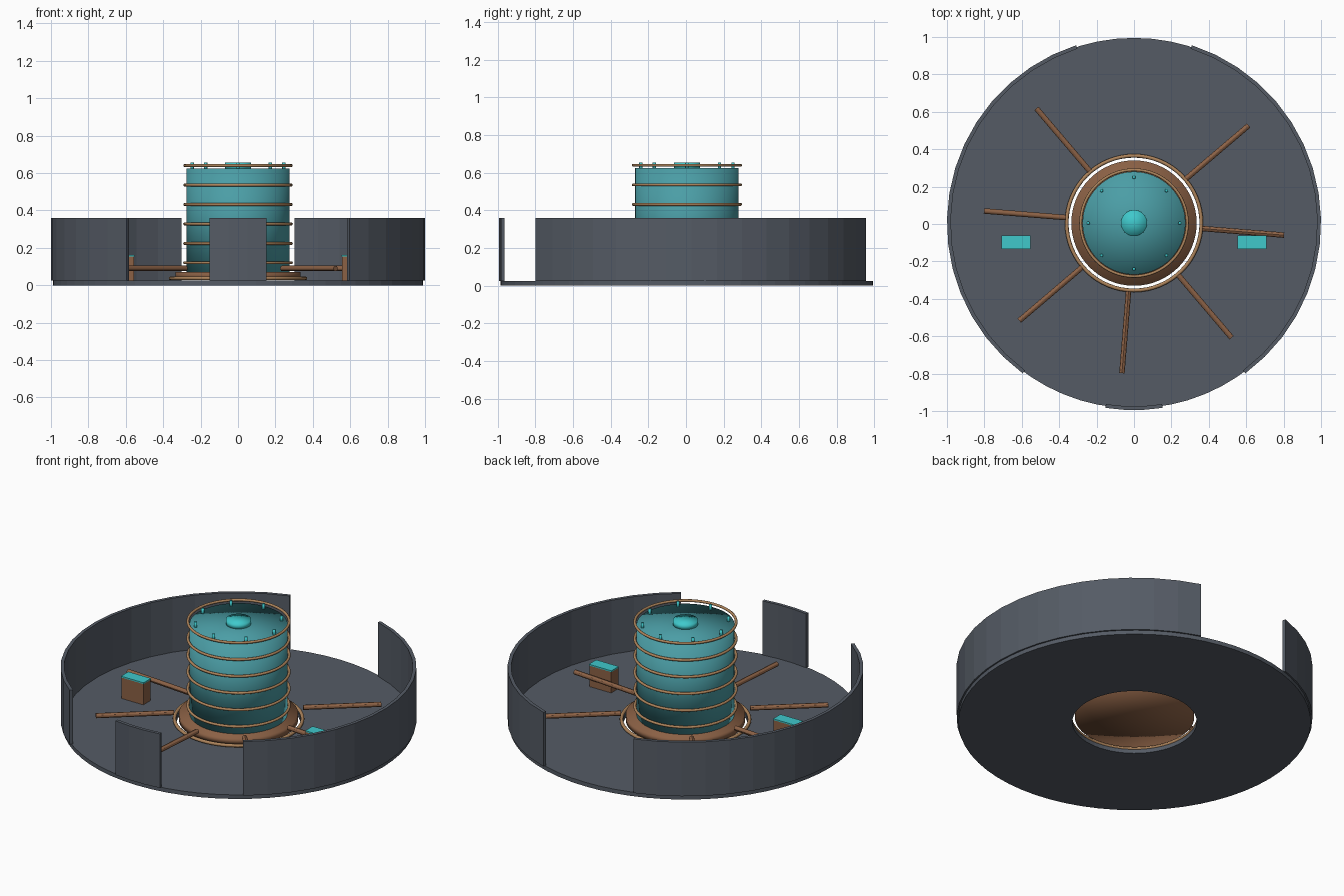
import bpy, bmesh
from math import radians, cos, sin, pi
from mathutils import Matrix

cube = bpy.data.objects.get("Cube")
if cube:
    bpy.data.objects.remove(cube, do_unlink=True)

CY = 0.005  # shared centre line in y


def material(name, rgb):
    m = bpy.data.materials.new(name)
    m.use_nodes = True
    col = (*rgb, 1)
    m.diffuse_color = col
    m.node_tree.nodes["Principled BSDF"].inputs["Base Color"].default_value = col
    return m


slate = material("slate grey", (0.09, 0.105, 0.13))
brown = material("copper brown", (0.26, 0.12, 0.06))
bronze = material("light bronze", (0.42, 0.23, 0.105))
teal = material("teal", (0.07, 0.34, 0.38))
cyan = material("bright cyan", (0.05, 0.58, 0.60))


def finish(name, mat, smooth=False):
    o = bpy.context.object
    o.name = name
    o.data.materials.append(mat)
    if smooth:
        bpy.ops.object.shade_smooth()
    return o


def sector(name, r0, r1, z0, z1, a0, a1, steps, mat):
    """Rectangular profile swept about the centre line, closed at a full turn."""
    bm = bmesh.new()
    vs = [bm.verts.new((r, 0, z)) for r, z in ((r0, z0), (r1, z0), (r1, z1), (r0, z1))]
    es = [bm.edges.new((vs[i], vs[(i + 1) % 4])) for i in range(4)]
    bmesh.ops.rotate(bm, verts=vs, matrix=Matrix.Rotation(radians(a0), 3, 'Z'))
    bmesh.ops.spin(bm, geom=vs + es, axis=(0, 0, 1), cent=(0, 0, 0),
                   angle=radians(a1 - a0), steps=steps)
    bmesh.ops.remove_doubles(bm, verts=bm.verts[:], dist=0.0001)
    bmesh.ops.holes_fill(bm, edges=[e for e in bm.edges if e.is_boundary], sides=4)
    bmesh.ops.recalc_face_normals(bm, faces=bm.faces[:])
    me = bpy.data.meshes.new(name)
    bm.to_mesh(me)
    bm.free()
    o = bpy.data.objects.new(name, me)
    o.location.y = CY
    me.materials.append(mat)
    bpy.context.collection.objects.link(o)


def cylinder(name, r, z0, z1, mat, x=0, y=0, sides=64, smooth=True):
    bpy.ops.mesh.primitive_cylinder_add(vertices=sides, radius=r, depth=z1 - z0,
                                        end_fill_type='TRIFAN',
                                        location=(x, y + CY, (z0 + z1) / 2))
    finish(name, mat, smooth)


def hoop(name, major, minor, z, mat):
    bpy.ops.mesh.primitive_torus_add(major_radius=major, minor_radius=minor,
                                     major_segments=64, minor_segments=10,
                                     location=(0, CY, z))
    finish(name, mat, True)


def box(name, x, y, z0, z1, sx, sy, mat):
    bpy.ops.mesh.primitive_cube_add(size=1, location=(x, y, (z0 + z1) / 2))
    bpy.context.object.scale = (sx, sy, z1 - z0)
    finish(name, mat)


# Floor with a round opening, and the broken outer wall
sector("floor", 0.35, 0.99, 0, 0.025, 0, 360, 64, slate)
for name, a0, a1, n in (("front_wall", -98.8, -81.2, 3),
                        ("left_wall", -53.5, 72, 16),
                        ("right_wall", 108, 233.5, 16)):
    sector(name, 0.98, 1.0, 0.025, 0.36, a0, a1, n, slate)

# Central base, its surrounding hoop and the column
cylinder("base_disc", 0.335, 0.03, 0.07, brown)
hoop("floor_hoop", 0.36, 0.01, 0.037, bronze)
cylinder("column", 0.275, 0.07, 0.625, teal)
for i in range(6):
    hoop("column_hoop", 0.285, 0.008, 0.12 + 0.104 * i, bronze)

# Column cap and the pins carrying the top hoop
cylinder("cap_button", 0.07, 0.62, 0.655, cyan, sides=32)
for i in range(8):
    a = i * pi / 4
    cylinder("cap_pin", 0.009, 0.615, 0.655, cyan, 0.245 * cos(a), 0.245 * sin(a), 8)

# Seven radial pipes; the rear position is left empty
for i in range(8):
    if i == 2:
        continue
    a = radians(45 * i - 4.6)
    r = 0.585
    bpy.ops.mesh.primitive_cylinder_add(vertices=12, radius=0.0145, depth=0.44,
                                        location=(r * cos(a), r * sin(a) + CY, 0.09),
                                        rotation=(0, pi / 2, a))
    finish("radial_pipe", brown)
    bpy.ops.object.shade_smooth_by_angle()

# Pair of consoles with bright tops
for side, x in (("left", 0.632), ("right", -0.632)):
    box(side + "_console", x, -0.097, 0.025, 0.155, 0.15, 0.07, brown)
    box(side + "_console_screen", x, -0.097, 0.155, 0.163, 0.155, 0.072, cyan)
